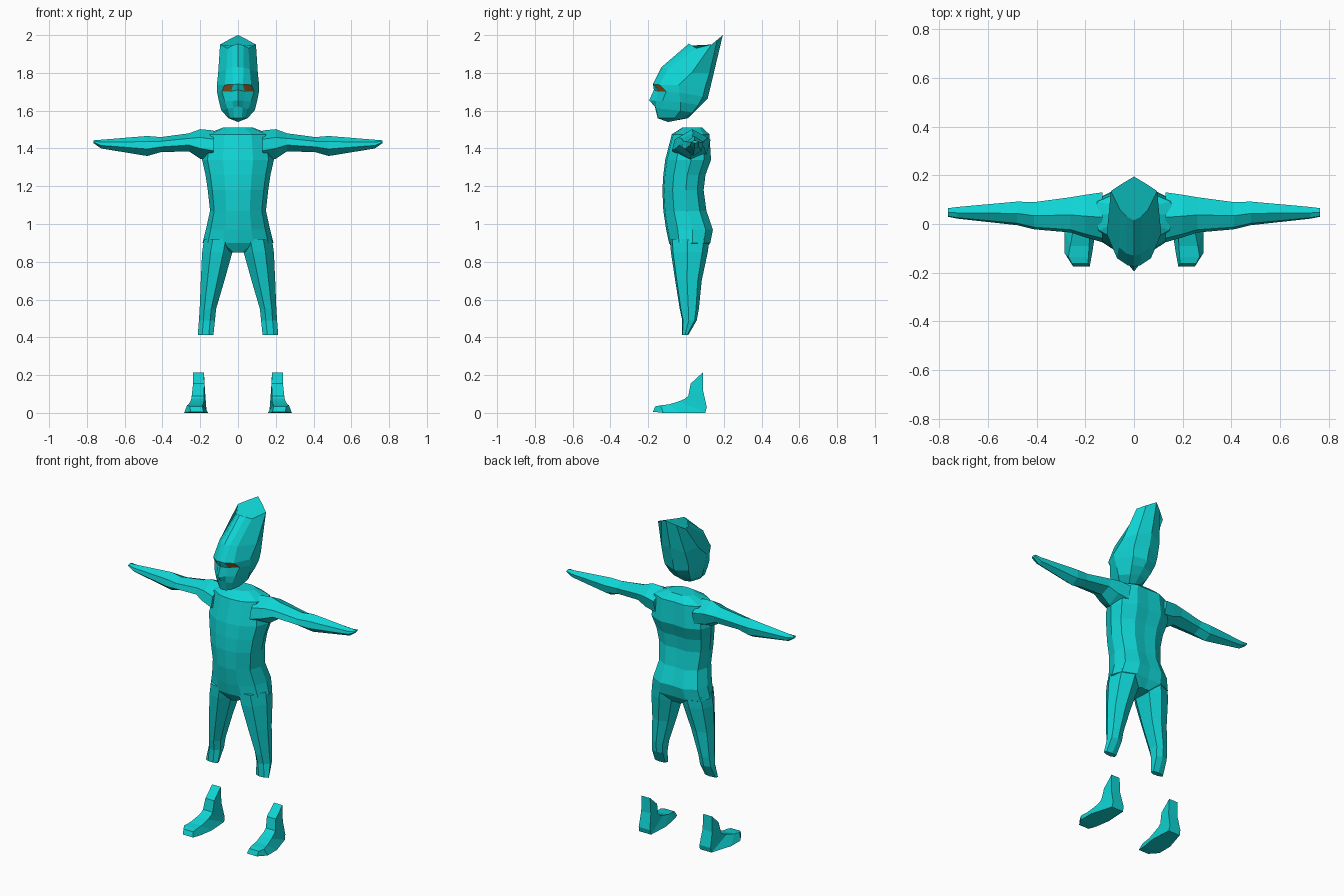
import bpy, bmesh


def material(name, rgb):
    m = bpy.data.materials.new(name)
    m.diffuse_color = (*rgb, 1)
    return m


skin = material("turquoise skin", (0.005, 0.66, 0.66))
amber = material("amber eye", (0.36, 0.13, 0.02))


def loft(name, rings, tip=None):
    """Skin a list of closed rings, capping both ends (last one on a tip point if given)."""
    bm = bmesh.new()
    rows = [[bm.verts.new(p) for p in r] for r in rings]
    n = len(rows[0])
    for a, b in zip(rows, rows[1:]):
        for i in range(n):
            j = (i + 1) % n
            bm.faces.new((a[i], a[j], b[j], b[i]))
    bm.faces.new(rows[0])
    if tip:
        t = bm.verts.new(tip)
        for i in range(n):
            bm.faces.new((rows[-1][i], rows[-1][(i + 1) % n], t))
    else:
        bm.faces.new(rows[-1])
    bmesh.ops.recalc_face_normals(bm, faces=bm.faces)
    mesh = bpy.data.meshes.new(name)
    bm.to_mesh(mesh)
    bm.free()
    ob = bpy.data.objects.new(name, mesh)
    bpy.context.collection.objects.link(ob)
    mesh.materials.append(skin)
    return ob


def mirrored(half):
    """Close a half ring running from front centre to back centre."""
    return half + [(-x, y, z) for x, y, z in half[-2:0:-1]]


def pair(name, rings):
    """Build a right and a left copy of a limb."""
    for side, s in (("right", 1), ("left", -1)):
        loft(f"{side}_{name}", [[(s * x, y, z) for x, y, z in r] for r in rings])


# Head: swept-back crown, brow, eye line, nose, mouth, jaw, chin
head_rings = [
    [(0, .015, 1.955), (.03, .03, 1.945), (.055, .055, 1.93), (.095, .135, 1.95), (.05, .165, 1.975), (0, .195, 2.0)],
    [(0, -.13, 1.83), (.03, -.122, 1.828), (.062, -.095, 1.82), (.105, .03, 1.80), (.08, .125, 1.80), (0, .152, 1.82)],
    [(0, -.175, 1.742), (.026, -.17, 1.738), (.07, -.14, 1.737), (.112, -.04, 1.735), (.085, .1, 1.72), (0, .133, 1.74)],
    [(0, -.17, 1.71), (.036, -.145, 1.702), (.085, -.105, 1.702), (.11, -.035, 1.695), (.08, .09, 1.675), (0, .115, 1.665)],
    [(0, -.195, 1.655), (.03, -.158, 1.652), (.07, -.125, 1.65), (.1, -.03, 1.645), (.07, .065, 1.63), (0, .085, 1.635)],
    [(0, -.165, 1.622), (.025, -.16, 1.615), (.055, -.132, 1.61), (.088, -.03, 1.60), (.055, .035, 1.59), (0, .05, 1.60)],
    [(0, -.15, 1.56), (.02, -.145, 1.56), (.04, -.125, 1.56), (.05, -.06, 1.56), (.03, -.005, 1.56), (0, .01, 1.56)],
]
head = loft("head", [mirrored(r) for r in head_rings], tip=(0, -.095, 1.54))
# Eyes: the slanted faces under the brow
head.data.materials.append(amber)
for f in head.data.polygons:
    c = f.center
    if 1.70 < c.z < 1.738 and .04 < abs(c.x) < .075 and c.y < -.1:
        f.material_index = 1

# Torso: height, half width, front, back
section = [(0, 0), (.42, .04), (.85, .24), (1, .55), (.88, .82), (.45, .97), (0, .95)]
torso_rows = [
    (1.51, .08, -.02, .09), (1.475, .17, -.075, .13), (1.34, .19, -.11, .14),
    (1.26, .172, -.12, .11), (1.18, .16, -.125, .10), (1.07, .148, -.12, .115),
    (.97, .17, -.105, .15), (.90, .188, -.09, .135), (.85, .05, -.06, .10),
]
loft("torso", [mirrored([(w * u, f + (b - f) * v, z) for u, v in section])
               for z, w, f, b in torso_rows])

# Arms: reach, front, back, bottom, top
arm_section = [(.5, 1), (.08, .72), (0, .35), (.45, 0), (.9, .25), (1, .7)]
arm_rows = [
    (.13, -.075, .13, 1.33, 1.495), (.20, -.055, .12, 1.345, 1.502), (.26, -.035, .11, 1.385, 1.48),
    (.41, -.022, .09, 1.38, 1.46), (.48, -.005, .092, 1.36, 1.466), (.725, .022, .07, 1.40, 1.446),
    (.765, .03, .065, 1.428, 1.443),
]
pair("arm", [[(x, f + (b - f) * u, lo + (hi - lo) * v) for u, v in arm_section]
             for x, f, b, lo, hi in arm_rows])

# Legs: height, inner side, outer side, front, back
leg_section = [(.3, 0), (.72, .06), (1, .45), (.9, .85), (.45, 1), (.05, .85), (0, .3)]
leg_rows = [
    (.92, .015, .18, -.085, .125), (.85, .03, .19, -.08, .115), (.70, .072, .197, -.057, .083),
    (.55, .116, .203, -.033, .068), (.49, .122, .207, -.02, .057), (.412, .13, .213, -.02, .012),
]
pair("leg", [[(i + (o - i) * u, f + (b - f) * v, z) for u, v in leg_section]
             for z, i, o, f, b in leg_rows])

# Feet: upper edge (y, z, inner x, outer x) then lower edge, from ankle round the heel to the toe
foot_rows = [
    ((.025, .155, .178, .238), (.09, .215, .18, .238)),
    ((.012, .09, .18, .245), (.09, .12, .175, .24)),
    ((-.005, .075, .18, .247), (.11, .03, .168, .243)),
    ((-.035, .062, .18, .252), (.102, 0, .165, .245)),
    ((-.09, .045, .185, .262), (-.03, 0, .158, .285)),
    ((-.135, .04, .187, .27), (-.12, 0, .172, .285)),
    ((-.163, .034, .19, .255), (-.175, .006, .182, .25)),
]
pair("foot", [[(a[2], a[0], a[1]), (a[3], a[0], a[1]), (b[3], b[0], b[1]), (b[2], b[0], b[1])]
              for a, b in foot_rows])
